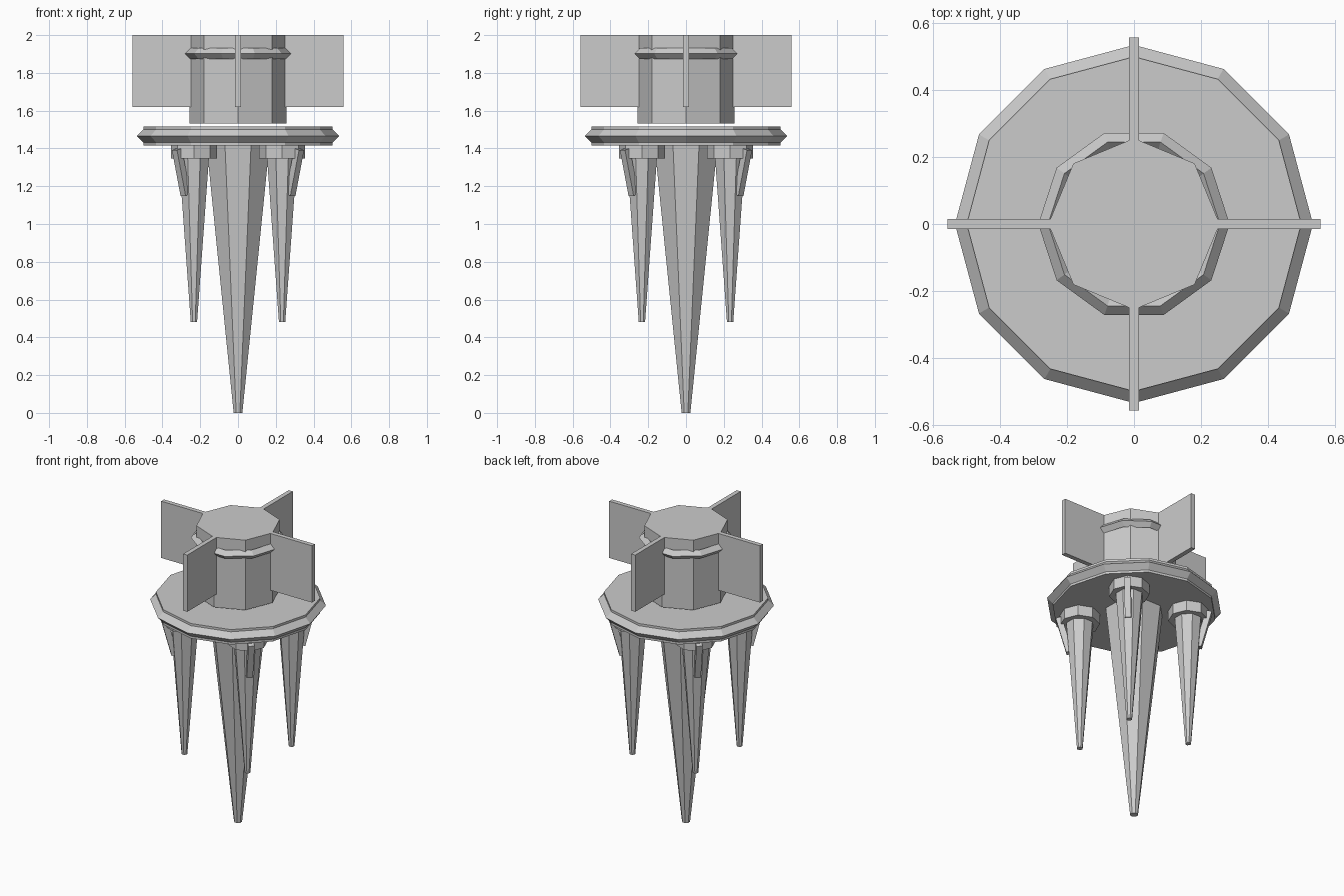
import bpy, bmesh, math
from mathutils import Matrix, Vector

if "Cube" in bpy.data.objects:
    bpy.data.objects.remove(bpy.data.objects["Cube"])

grey = bpy.data.materials.new("plain_grey")
grey.diffuse_color = (0.6, 0.6, 0.6, 1)
grey.use_nodes = True
grey.node_tree.nodes["Principled BSDF"].inputs["Base Color"].default_value = grey.diffuse_color


def finish(name, bm):
    bmesh.ops.recalc_face_normals(bm, faces=bm.faces)
    me = bpy.data.meshes.new(name)
    bm.to_mesh(me)
    bm.free()
    me.materials.append(grey)
    ob = bpy.data.objects.new(name, me)
    bpy.context.collection.objects.link(ob)
    return ob


def lathe(name, profile, sides, centre=(0, 0), turn=0.0, closed=False):
    """Spin a (radius, z) profile; a closed profile makes a ring, an open one is capped."""
    bm = bmesh.new()
    loops = []
    for r, z in profile:
        loop = []
        for i in range(sides):
            a = turn + math.tau * i / sides
            loop.append(bm.verts.new((centre[0] + r * math.cos(a),
                                      centre[1] + r * math.sin(a), z)))
        loops.append(loop)
    pairs = list(zip(loops, loops[1:]))
    if closed:
        pairs.append((loops[-1], loops[0]))
    else:
        bm.faces.new(loops[0])
        bm.faces.new(loops[-1])
    for lo, hi in pairs:
        for i in range(sides):
            j = (i + 1) % sides
            bm.faces.new((lo[i], lo[j], hi[j], hi[i]))
    return finish(name, bm)


def box(name, size, matrix):
    bm = bmesh.new()
    bmesh.ops.create_cube(bm, size=1, matrix=matrix @ Matrix.Diagonal((*size, 1)))
    return finish(name, bm)


def diamond(r, z, d):
    return [(r + d, z), (r, z + d), (r - d, z), (r, z - d)]


HALF = math.pi / 8  # turns an octagon so a flat side faces front

# Central body
lathe("main_spike", [(0.025, 0), (0.18, 1.416)], 8, turn=HALF)
lathe("base_disc", [(0.5, 1.416), (0.5, 1.516)], 12)
lathe("disc_rim", diamond(0.5, 1.466, 0.035), 12, closed=True)
lathe("upper_column", [(0.256, 1.532), (0.256, 2.0)], 8)
lathe("column_band", diamond(0.257, 1.902, 0.029), 10, closed=True)

# Four fins on the axes, four small spikes on the diagonals
for k in range(4):
    spin = Matrix.Rotation(k * math.pi / 2, 4, 'Z')
    box(f"fin_{k + 1}", (0.308, 0.03, 0.38),
        spin @ Matrix.Translation((0.404, 0, 1.81)))

    a = math.pi / 4 + k * math.pi / 2
    c = (0.33 * math.cos(a), 0.33 * math.sin(a))
    lathe(f"small_spike_{k + 1}", [(0.018, 0.48), (0.09, 1.4)], 8, c, HALF)
    lathe(f"spike_socket_{k + 1}", [(0.122, 1.346), (0.122, 1.416)], 8, c)

    # Slanted strut on the outer side of each small spike
    box(f"strut_{k + 1}", (0.038, 0.038, 0.25),
        Matrix.Rotation(a, 4, 'Z') @ Matrix.Translation((0.425, 0, 1.275))
        @ Matrix.Rotation(0.26, 4, 'Y'))
